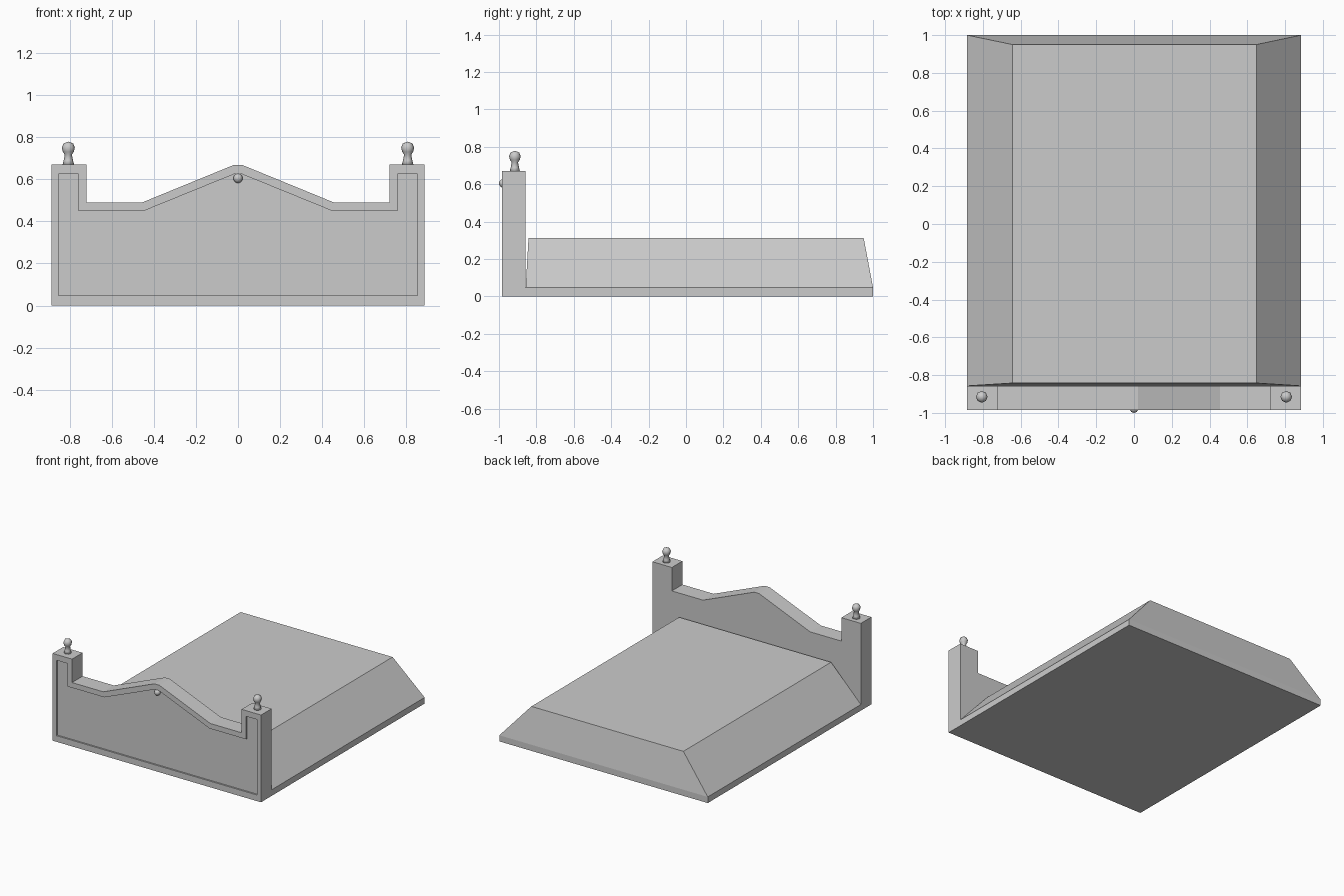
import bpy, bmesh, math

if "Cube" in bpy.data.objects:
    bpy.data.objects.remove(bpy.data.objects["Cube"])


def make_object(name, bm):
    bmesh.ops.recalc_face_normals(bm, faces=bm.faces[:])
    mesh = bpy.data.meshes.new(name)
    bm.to_mesh(mesh)
    bm.free()
    obj = bpy.data.objects.new(name, mesh)
    bpy.context.collection.objects.link(obj)
    return obj


def mirrored(half):
    """Closed x/z outline from its right half, listed bottom to top."""
    return half + [(-x, z) for x, z in reversed(half)]


def add_loop(bm, outline, y):
    return [bm.verts.new((x, y, z)) for x, z in outline]


def bridge(bm, a, b):
    for i in range(len(a)):
        j = (i + 1) % len(a)
        bm.faces.new((a[i], a[j], b[j], b[i]))


# Headboard: stepped outline with a recessed front panel
FRONT, BACK, RECESS = -0.985, -0.857, 0.012
outer = mirrored([(0.885, 0), (0.885, 0.67), (0.72, 0.67), (0.72, 0.49),
                  (0.455, 0.49), (0.02, 0.668)])
inner = mirrored([(0.852, 0.047), (0.852, 0.626), (0.758, 0.626), (0.758, 0.45),
                  (0.447, 0.45), (0.015, 0.626)])
bm = bmesh.new()
loops = [add_loop(bm, outer, BACK), add_loop(bm, outer, FRONT),
         add_loop(bm, inner, FRONT), add_loop(bm, inner, FRONT + RECESS)]
for a, b in zip(loops, loops[1:]):
    bridge(bm, a, b)
bm.faces.new(loops[0])
bm.faces.new(loops[-1])
make_object("headboard", bm)

# Base: low slab rising to a tapered flat top
bm = bmesh.new()
levels = [(-0.885, 0.885, -0.857, 1.0, 0), (-0.885, 0.885, -0.857, 1.0, 0.047),
          (-0.643, 0.648, -0.842, 0.95, 0.313)]
rings = [[bm.verts.new(p) for p in ((x0, y0, z), (x1, y0, z), (x1, y1, z), (x0, y1, z))]
         for x0, x1, y0, y1, z in levels]
for a, b in zip(rings, rings[1:]):
    bridge(bm, a, b)
bm.faces.new(rings[0])
bm.faces.new(rings[-1])
make_object("tapered_base", bm)


# Post finials: flared neck and ball, turned from one profile
def finial(name, x):
    bm = bmesh.new()
    profile = [(0, 0.668), (0.028, 0.668), (0.022, 0.69), (0.017, 0.717), (0.026, 0.73),
               (0.031, 0.75), (0.023, 0.77), (0, 0.779)]
    verts = [bm.verts.new((r, 0, z)) for r, z in profile]
    edges = [bm.edges.new(e) for e in zip(verts, verts[1:])]
    bmesh.ops.spin(bm, geom=verts + edges, cent=(0, 0, 0), axis=(0, 0, 1),
                   angle=2 * math.pi, steps=8)
    bmesh.ops.remove_doubles(bm, verts=bm.verts[:], dist=0.0005)
    bmesh.ops.translate(bm, verts=bm.verts[:], vec=(x, -0.915, 0))
    for f in bm.faces:
        f.smooth = True
    make_object(name, bm)


for side, x in (("left", -0.806), ("right", 0.806)):
    finial(side + "_finial", x)

# Small round stud under the peak
bpy.ops.mesh.primitive_uv_sphere_add(segments=10, ring_count=8, radius=0.023,
                                     location=(0, -0.977, 0.605))
stud = bpy.context.object
stud.name = "front_stud"
bpy.ops.object.shade_smooth()
